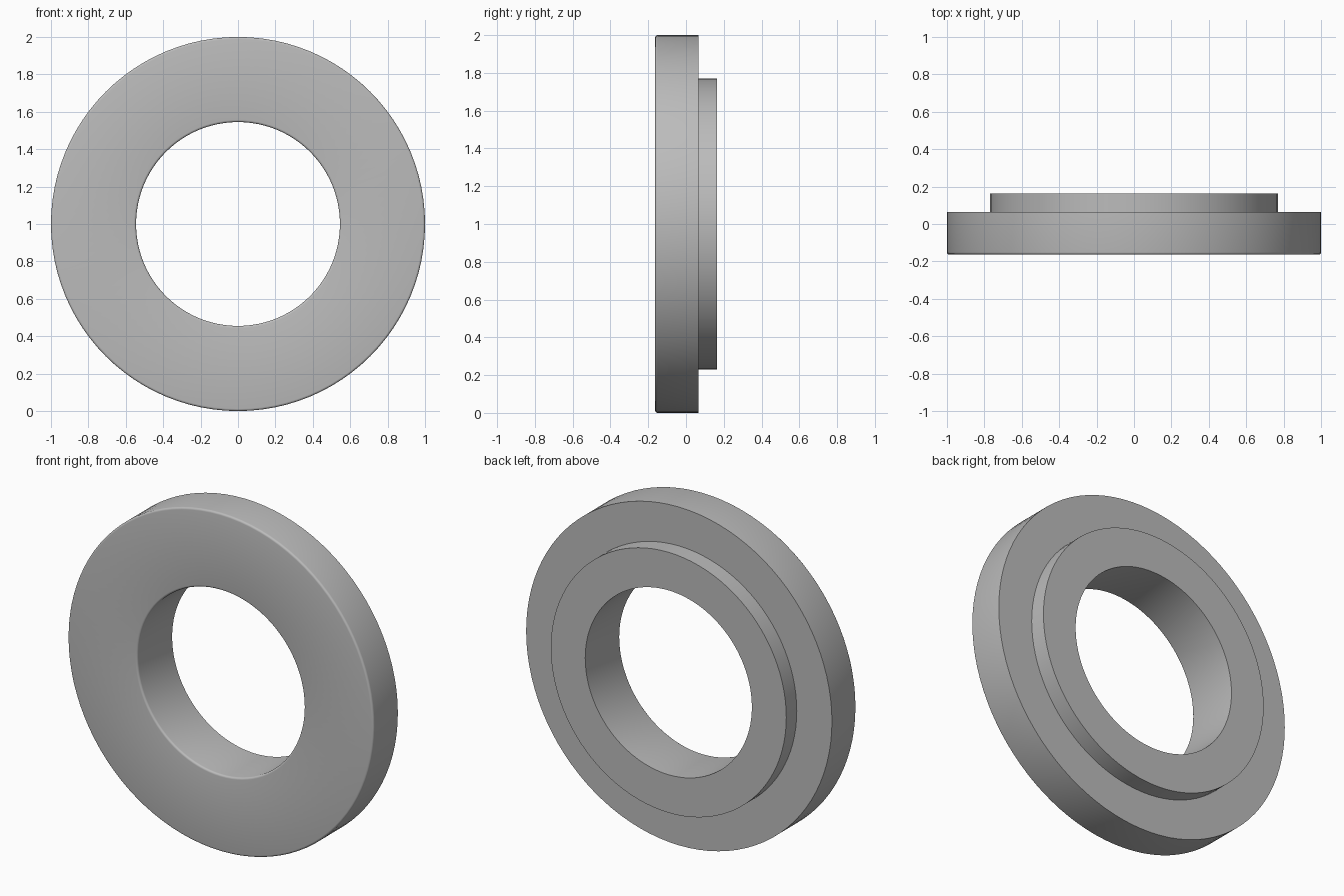
import bpy
import bmesh
from math import pi, sin, cos, radians
from mathutils import Vector

cube = bpy.data.objects.get("Cube")
if cube:
    bpy.data.objects.remove(cube)

SEGMENTS = 96
OUTER, SHOULDER, BORE = 1.0, 0.77, 0.545
FRONT, STEP, BACK = -0.163, 0.065, 0.163
ROUND = 0.012

# Plain grey material
grey = bpy.data.materials.new("plain_grey")
grey.use_nodes = True
colour = (0.5, 0.5, 0.5, 1)
grey.diffuse_color = colour
grey.node_tree.nodes["Principled BSDF"].inputs["Base Color"].default_value = colour


def fillet(radius, y, start, steps=4):
    """Quarter-round points about a centre, as (radius, y) pairs."""
    angles = [start - pi / 2 * i / steps for i in range(steps + 1)]
    return [(radius + ROUND * cos(a), y + ROUND * sin(a)) for a in angles]


# Cross-section: rounded front edges, sharp stepped back
profile = fillet(OUTER - ROUND, FRONT + ROUND, 0)
profile += fillet(BORE + ROUND, FRONT + ROUND, -pi / 2)
profile += [(BORE, BACK), (SHOULDER, BACK), (SHOULDER, STEP), (OUTER, STEP)]

# Turn the cross-section around the y axis
centre = Vector((0, 0, OUTER))
bm = bmesh.new()
verts = [bm.verts.new(centre + Vector((r, y, 0))) for r, y in profile]
edges = [bm.edges.new((a, b)) for a, b in zip(verts, verts[1:] + verts[:1])]
bmesh.ops.spin(bm, geom=verts + edges, cent=centre, axis=(0, 1, 0),
               angle=2 * pi, steps=SEGMENTS)
bmesh.ops.remove_doubles(bm, verts=bm.verts[:], dist=0.0005)
bmesh.ops.recalc_face_normals(bm, faces=bm.faces[:])

mesh = bpy.data.meshes.new("stepped_ring")
bm.to_mesh(mesh)
bm.free()
mesh.materials.append(grey)
ring = bpy.data.objects.new("stepped_ring", mesh)
bpy.context.collection.objects.link(ring)

# Smooth walls with crisp steps
bpy.ops.object.select_all(action="DESELECT")
ring.select_set(True)
bpy.context.view_layer.objects.active = ring
bpy.ops.object.shade_smooth_by_angle(angle=radians(35))
